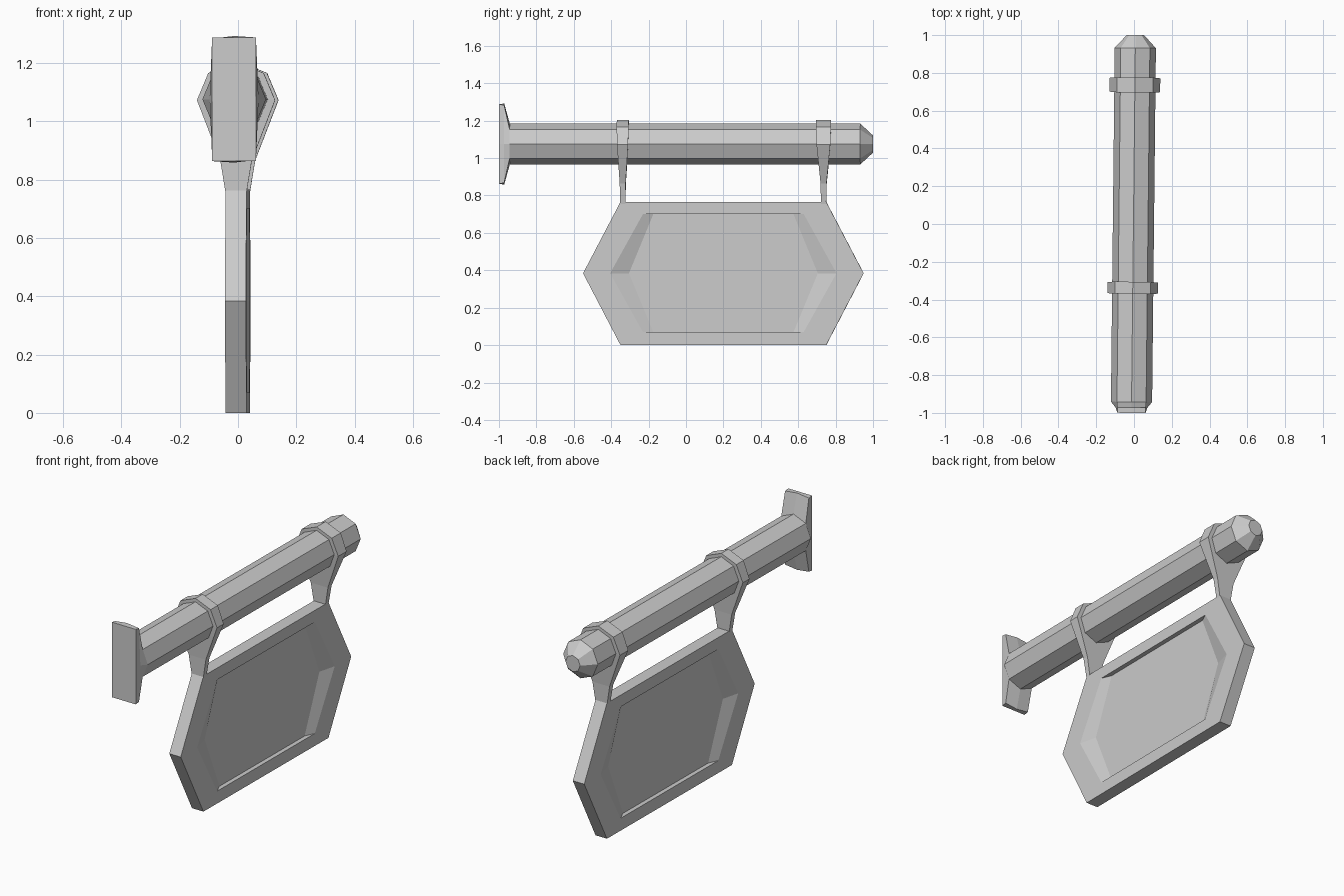
import bpy, bmesh, math
from mathutils import Matrix

if "Cube" in bpy.data.objects:
    bpy.data.objects.remove(bpy.data.objects["Cube"])

# the whole sign is turned very slightly about z
PLACE = Matrix.Translation((-0.003, 0, 0)) @ Matrix.Rotation(-0.0107, 4, 'Z')


def loft(name, rings):
    """Skin a list of equal-length point loops and cap both ends."""
    bm = bmesh.new()
    loops = [[bm.verts.new(PLACE @ Matrix.Translation(p).to_translation()) for p in r] for r in rings]
    n = len(loops[0])
    for a, b in zip(loops, loops[1:]):
        for i in range(n):
            j = (i + 1) % n
            bm.faces.new((a[i], a[j], b[j], b[i]))
    bm.faces.new(loops[0])
    bm.faces.new(loops[-1])
    bmesh.ops.remove_doubles(bm, verts=bm.verts, dist=0.0005)
    bmesh.ops.recalc_face_normals(bm, faces=bm.faces)
    me = bpy.data.meshes.new(name)
    bm.to_mesh(me)
    bm.free()
    ob = bpy.data.objects.new(name, me)
    bpy.context.collection.objects.link(ob)
    return ob


AXIS_Z = 1.075


def octagon(y, r):
    return [(r * math.cos(i * math.pi / 4), y, AXIS_Z + r * math.sin(i * math.pi / 4))
            for i in range(8)]


def plate_ring(y, w, h, bulge):
    pts = [(w + bulge, 0), (w, h), (0, h + bulge), (-w, h),
           (-w - bulge, 0), (-w, -h), (0, -h - bulge), (w, -h)]
    return [(x, y, AXIS_Z + z) for x, z in pts]


# pole flaring into its wall plate, with a tapered tip
loft("pole", [plate_ring(-1.0, 0.075, 0.212, 0.0),
              plate_ring(-0.972, 0.075, 0.208, 0.009),
              octagon(-0.942, 0.109), octagon(0.932, 0.109), octagon(1.0, 0.046)])


# hanging straps: wrap around the pole and taper down to the board
def strap(name, y, h):
    levels = [(1.203, 0.0, h), (1.165, 0.095, h), (1.072, 0.134, h * 0.92),
              (0.865, 0.054, 0.016), (0.755, 0.036, 0.014)]
    loft(name, [[(-w, y - d, z), (w, y - d, z), (w, y + d, z), (-w, y + d, z)]
                for z, w, d in levels])


strap("rear_strap", -0.338, 0.032)
strap("front_strap", 0.736, 0.04)


# hexagonal board with a recessed panel on both faces
def hexagon(x, flat, tip, z0, z1):
    c, m = 0.2, 0.384
    return [(x, c - flat, z0), (x, c + flat, z0), (x, c + tip, m),
            (x, c + flat, z1), (x, c - flat, z1), (x, c - tip, m)]


T, D = 0.036, 0.025
half = [(T - D, 0.375, 0.505, 0.07, 0.7),
        (T, 0.43, 0.605, 0.07, 0.7),
        (T, 0.55, 0.75, 0.0, 0.766)]
loft("sign_board", [hexagon(-x, *r) for x, *r in half]
     + [hexagon(x, *r) for x, *r in reversed(half)])
